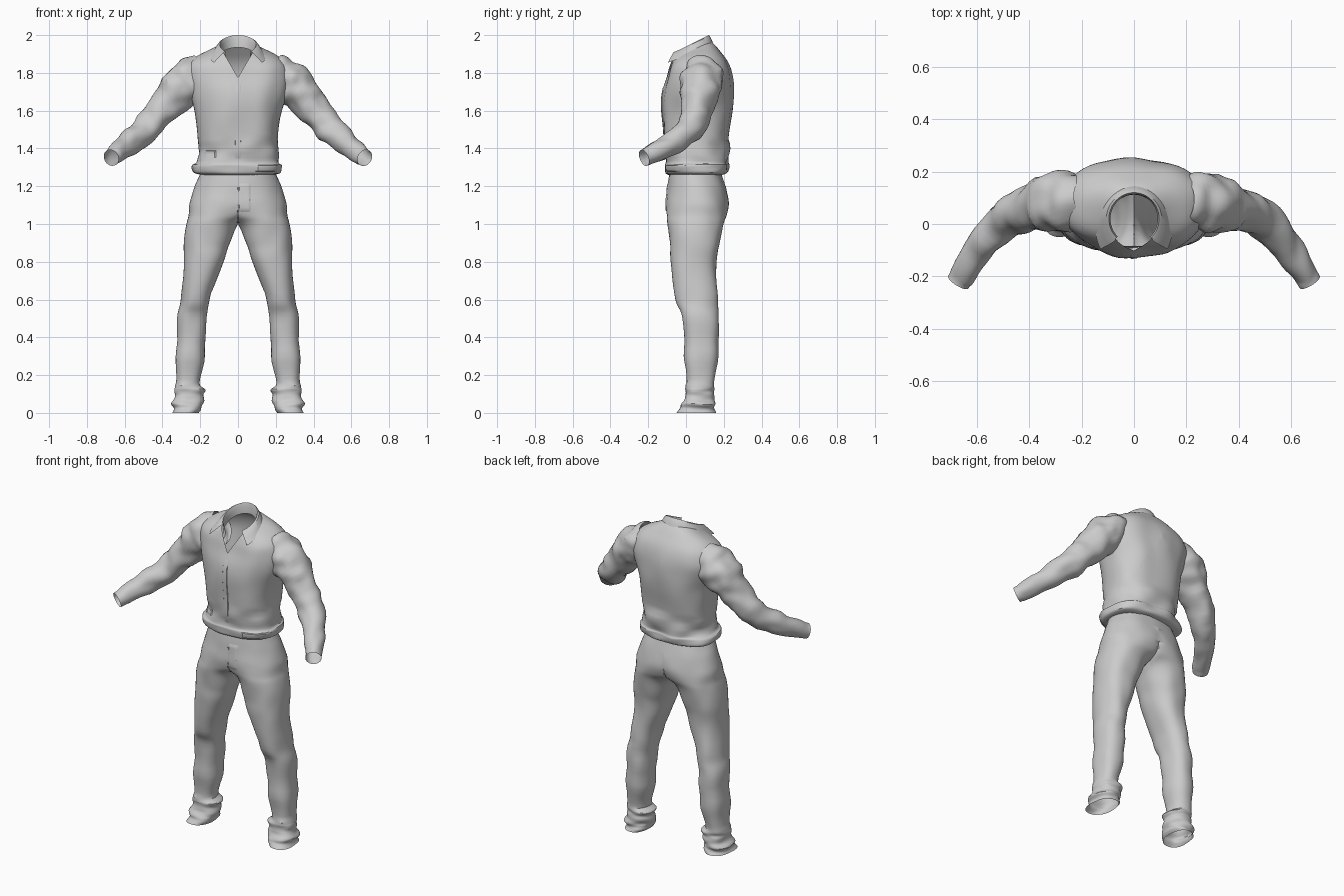
import bpy, bmesh, math
from mathutils import Vector, noise
from mathutils.bvhtree import BVHTree

if "Cube" in bpy.data.objects:
    bpy.data.objects.remove(bpy.data.objects["Cube"], do_unlink=True)

cloth = bpy.data.materials.new("grey cloth")
cloth.use_nodes = True
GREY = (0.6, 0.6, 0.6, 1)
cloth.diffuse_color = GREY
cloth.node_tree.nodes["Principled BSDF"].inputs["Base Color"].default_value = GREY


def spline(rows, k):
    """Fill in k smooth steps between each pair of rows."""
    out = []
    for i in range(len(rows) - 1):
        a, b, c, d = (rows[max(0, min(len(rows) - 1, i + j))] for j in (-1, 0, 1, 2))
        for s in range(k):
            t = s / k
            out.append([q + t / 2 * (r - p + t * (2 * p - 5 * q + 4 * r - w + t * (3 * (q - r) + w - p)))
                        for p, q, r, w in zip(a, b, c, d)])
    return out + [list(rows[-1])]


def oval(n, power):
    """Unit superellipse points."""
    for i in range(n):
        c, s = math.cos(math.tau * i / n), math.sin(math.tau * i / n)
        yield (math.copysign(abs(c) ** (2 / power), c), math.copysign(abs(s) ** (2 / power), s))


def crease(p, amount, scale):
    return 1 + amount * noise.noise(Vector([a * b for a, b in zip(p, scale)]))


def skin(bm, rings, closed=True):
    """Bridge successive rings of points with quads."""
    rows = [[bm.verts.new(p) for p in ring] for ring in rings]
    n = len(rows[0])
    for a, b in zip(rows, rows[1:]):
        for i in range(n if closed else n - 1):
            j = (i + 1) % n
            bm.faces.new((a[i], a[j], b[j], b[i]))


def finish(bm, name, angle=35):
    bmesh.ops.recalc_face_normals(bm, faces=bm.faces)
    mesh = bpy.data.meshes.new(name)
    bm.to_mesh(mesh)
    bm.free()
    mesh.materials.append(cloth)
    obj = bpy.data.objects.new(name, mesh)
    bpy.context.collection.objects.link(obj)
    bpy.ops.object.select_all(action="DESELECT")
    obj.select_set(True)
    bpy.context.view_layer.objects.active = obj
    bpy.ops.object.shade_smooth_by_angle(angle=math.radians(angle))
    return obj


# Shirt body: height, tilt, half width, front y, back y
body_rows = [
    (1.26, 0, .19, -.09, .19), (1.272, 0, .235, -.11, .22), (1.31, 0, .24, -.115, .226),
    (1.335, 0, .215, -.11, .22), (1.45, 0, .212, -.12, .23), (1.6, 0, .232, -.127, .245),
    (1.7, 0, .26, -.118, .248), (1.78, .03, .28, -.1, .243), (1.84, .1, .265, -.088, .222),
    (1.885, .2, .21, -.076, .185), (1.92, .3, .135, -.066, .15), (1.935, .35, .1, -.06, .125)]
rings = []
for z, tilt, rx, yf, yb in spline(body_rows, 5):
    mid, ry, ring = (yf + yb) / 2, (yb - yf) / 2, []
    for u, v in oval(64, 2.35):
        p = Vector((u * rx, mid + v * ry, z + tilt * v * ry))
        amount = .11 if z < 1.42 else .06
        f = crease(p, amount, (9, 6, 16 if z < 1.45 else 5))
        ring.append((p.x * f, mid + (p.y - mid) * f, p.z))
    rings.append(ring)
bm = bmesh.new()
skin(bm, rings)
# Open V at the neck
V_LOW, V_SLOPE = 1.775, .58
for side in (1, -1):
    bmesh.ops.bisect_plane(bm, geom=bm.verts[:] + bm.edges[:] + bm.faces[:],
                           plane_co=(0, 0, V_LOW), plane_no=(side, 0, -V_SLOPE))
gap = []
for f in bm.faces:
    c = f.calc_center_median()
    if c.y < .03 and abs(c.x) < V_SLOPE * (c.z - V_LOW):
        gap.append(f)
bmesh.ops.delete(bm, geom=gap, context="FACES")
shirt_surface = BVHTree.FromBMesh(bm)
finish(bm, "shirt_body")

# Sleeves: centre x, y, z, radius
sleeve_rows = [
    (.18, .095, 1.81, .09), (.245, .088, 1.77, .112), (.31, .08, 1.715, .108),
    (.39, .062, 1.615, .087), (.485, .022, 1.505, .073), (.585, -.085, 1.42, .06),
    (.655, -.195, 1.362, .047), (.672, -.222, 1.35, .045)]
path = spline(sleeve_rows, 6)
for side, name in ((1, "left_sleeve"), (-1, "right_sleeve")):
    rings = []
    for i, (x, y, z, r) in enumerate(path):
        a, b = path[max(i - 1, 0)], path[min(i + 1, len(path) - 1)]
        along = (Vector(b[:3]) - Vector(a[:3])).normalized()
        across = along.cross(Vector((0, 1, 0))).normalized()
        other = along.cross(across)
        ring = []
        for u, v in oval(32, 2):
            p = Vector((x, y, z)) + across * u * r + other * v * r
            f = crease((p.x * side, p.y, p.z), .2 if i < len(path) - 5 else .05, (15, 9, 15))
            p = Vector((x, y, z)) + (across * u + other * v) * r * f
            ring.append((p.x * side, p.y, p.z))
        rings.append(ring)
    bm = bmesh.new()
    skin(bm, rings)
    finish(bm, name)

# Folded collar, swept round the neck from tip to tip
rings = []
for i in range(37):
    t = math.radians(-136 + 272 * i / 36)
    s, c = math.sin(t), math.cos(t)
    tip = abs(t / math.radians(136)) ** 4
    top = 1.95 + .05 * c
    rings.append([
        (.092 * s, .02 + .092 * c, top - .065),
        (.09 * s, .02 + .094 * c, top - .02),
        (.096 * s, .02 + .1 * c, top),
        (.106 * s, .02 + .105 * c - .01 * tip, top - .004),
        (.122 * s + .02 * s * tip, .02 + .118 * c - .016 * tip, top - .03),
        (.134 * s + .05 * s * tip, .02 + .128 * c - .024 * tip, top - .052 - .008 * tip)])
bm = bmesh.new()
skin(bm, rings, closed=False)
finish(bm, "collar")

# Trousers: height, inner x, outer x, front y, back y of one half, then mirrored
leg_rows = [
    (1.28, -.19, .19, -.085, .185), (1.2, -.222, .222, -.1, .212), (1.12, -.2, .25, -.105, .225),
    (1.05, -.1, .265, -.1, .215), (1.0, -.005, .275, -.095, .2), (.9, .04, .285, -.085, .178),
    (.8, .075, .285, -.08, .162), (.6, .148, .3, -.058, .165), (.5, .165, .318, -.022, .175),
    (.3, .182, .33, -.01, .168), (.16, .2, .325, 0, .147), (.12, .175, .345, -.012, .152),
    (.088, .195, .332, 0, .144), (.05, .18, .347, -.03, .152), (.025, .2, .338, -.035, .15),
    (0, .212, .347, -.045, .156)]
rings = []
for z, xi, xo, yf, yb in spline(leg_rows, 5):
    mx, my, ring = (xi + xo) / 2, (yf + yb) / 2, []
    for u, v in oval(44, 2.3):
        x, y = u * (xo - xi) / 2, v * (yb - yf) / 2
        amount = .2 if z < .16 else .12 if z < .65 else .06
        f = crease((mx + x, my + y, z), amount, (10, 8, 30 if z < .16 else 9))
        ring.append((max(0, mx + x * f), my + y * f, max(0, z)))
    rings.append(ring)
bm = bmesh.new()
skin(bm, rings)
wall = [f for f in bm.faces if all(v.co.x < 1e-5 for v in f.verts)]
bmesh.ops.delete(bm, geom=wall, context="FACES")
bmesh.ops.mirror(bm, geom=bm.verts[:] + bm.edges[:] + bm.faces[:], axis="X", merge_dist=1e-4)
bmesh.ops.remove_doubles(bm, verts=bm.verts, dist=1e-5)
trouser_surface = BVHTree.FromBMesh(bm)
finish(bm, "trousers")


def patch(name, surface, x0, x1, z0, z1, lift):
    """Thin strip of cloth laid on the front of a garment."""
    rings = []
    for i in range(13):
        row = []
        for j in range(9):
            x, z = x0 + (x1 - x0) * j / 8, z0 + (z1 - z0) * i / 12
            hit = surface.ray_cast(Vector((x, -1, z)), Vector((0, 1, 0)))[0]
            hit = hit or surface.find_nearest(Vector((x, -.1, z)))[0]
            edge = i in (0, 12) or j in (0, 8)
            row.append((x, hit.y + (.002 if edge else -lift), z))
        rings.append(row)
    bm = bmesh.new()
    skin(bm, rings, closed=False)
    finish(bm, name)


# Sewn details
patch("button_placket", shirt_surface, -.016, .016, 1.34, 1.755, .003)
patch("waist_tab", shirt_surface, .09, .225, 1.278, 1.312, .008)
patch("pocket_flap", shirt_surface, -.18, -.115, 1.35, 1.39, .006)
patch("fly_flap", trouser_surface, 0, .07, 1.06, 1.22, .004)
